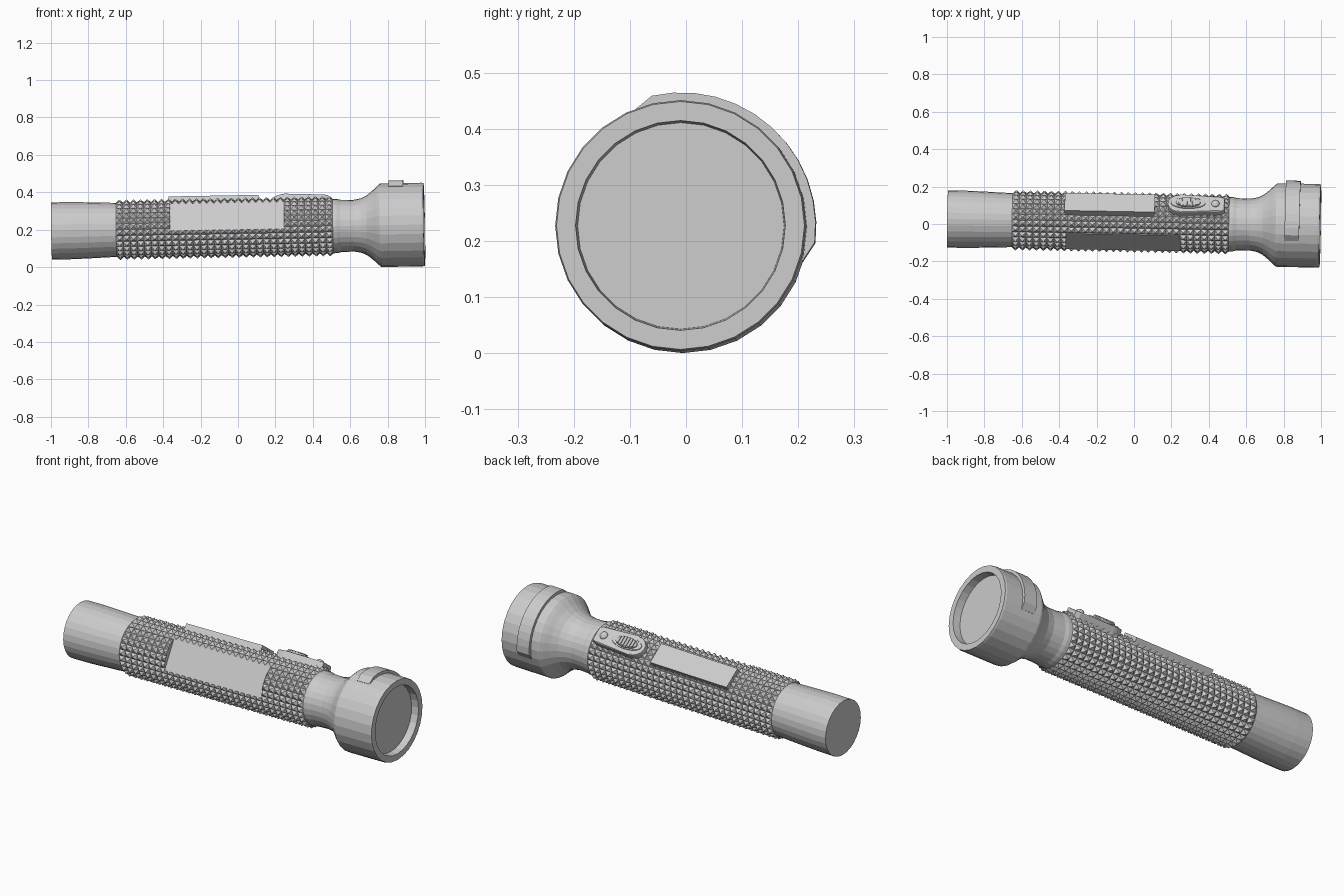
import bpy, bmesh
from math import sin, cos, pi, radians
from mathutils import Matrix

if "Cube" in bpy.data.objects:
    bpy.data.objects.remove(bpy.data.objects["Cube"])

# The torch is built along local x, then tilted slightly onto its resting axis
TILT = (Matrix.Translation((0, 0.0085, 0.2105))
        @ Matrix.Rotation(-0.0185, 4, 'Z') @ Matrix.Rotation(-0.0175, 4, 'Y'))
SEG = 28


def finish(bm, name, mat=Matrix.Identity(4)):
    bmesh.ops.recalc_face_normals(bm, faces=bm.faces)
    me = bpy.data.meshes.new(name)
    bm.to_mesh(me)
    bm.free()
    me.transform(TILT @ mat)
    ob = bpy.data.objects.new(name, me)
    bpy.context.collection.objects.link(ob)
    return ob


def around(deg):
    """Rotation about the barrel that turns local z to the given angle."""
    return Matrix.Rotation(radians(deg - 90), 4, 'X')


def tube(profile, seg=SEG):
    """Surface of revolution about x, capped at both ends."""
    bm = bmesh.new()
    rings = [[bm.verts.new((x, r * cos(2 * pi * i / seg), r * sin(2 * pi * i / seg)))
              for i in range(seg)] for x, r in profile]
    sides = []
    for a, b in zip(rings, rings[1:]):
        for i in range(seg):
            j = (i + 1) % seg
            sides.append(bm.faces.new((a[i], a[j], b[j], b[i])))
    bm.faces.new(rings[0])
    bm.faces.new(rings[-1])
    bmesh.ops.recalc_face_normals(bm, faces=bm.faces)
    return bm, sides


def slab(outline, z0, z1, bevel=0):
    """Extrude an xy outline from z0 to z1, optionally bevelling the top rim."""
    bm = bmesh.new()
    low = [bm.verts.new((x, y, z0)) for x, y in outline]
    high = [bm.verts.new((x, y, z1)) for x, y in outline]
    n = len(outline)
    bm.faces.new(low)
    top = bm.faces.new(high)
    for i in range(n):
        j = (i + 1) % n
        bm.faces.new((low[i], low[j], high[j], high[i]))
    if bevel:
        bmesh.ops.bevel(bm, geom=list(top.edges), offset=bevel, segments=2,
                        profile=0.5, affect='EDGES')
    return bm


def rect(x0, x1, w):
    return [(x0, -w / 2), (x1, -w / 2), (x1, w / 2), (x0, w / 2)]


def oval(cx, rx, ry, n=24):
    return [(cx + rx * cos(2 * pi * i / n), ry * sin(2 * pi * i / n)) for i in range(n)]


# Smooth tail section
finish(tube([(-0.997, 0.153), (-0.9, 0.153), (-0.8, 0.150), (-0.64, 0.144)])[0], "tail_tube")

# Knurled grip: one small pyramid per cell
ROWS = 31
bm, sides = tube([(-0.65 + 1.16 * i / ROWS, 0.145) for i in range(ROWS + 1)])
bmesh.ops.poke(bm, faces=sides, offset=0.018)
grip = finish(bm, "knurled_grip")

# Flat panel sunk into the front of the grip
FRONT = around(150)
cutter = finish(slab(rect(-0.36, 0.25, 0.168), 0.120, 0.3), "panel_cutter", FRONT)
cutter.hide_render = True
cut = grip.modifiers.new("panel_cut", 'BOOLEAN')
cut.operation = 'DIFFERENCE'
cut.solver = 'EXACT'
cut.object = cutter
bpy.context.view_layer.objects.active = grip
bpy.ops.object.modifier_apply(modifier=cut.name)
bpy.data.objects.remove(cutter)
finish(slab(rect(-0.36, 0.25, 0.168), 0.112, 0.124), "front_panel", FRONT)

# Neck, flared head and recessed lens in one profile
finish(tube([(0.50, 0.146), (0.53, 0.145), (0.55, 0.140), (0.62, 0.138), (0.66, 0.146),
             (0.69, 0.160), (0.72, 0.184), (0.745, 0.208), (0.762, 0.222), (0.77, 0.2235),
             (0.985, 0.2235), (0.996, 0.221), (0.996, 0.187), (0.955, 0.184)])[0],
       "neck_and_head")

# Raised partial band on the head, tapered at both ends
bm = bmesh.new()
prev = None
STEPS = 14
for i in range(STEPS + 1):
    a = radians(-16 + 128 * i / STEPS)
    outer = 0.224 if i in (0, STEPS) else 0.239
    ring = [bm.verts.new((x, r * cos(a), r * sin(a)))
            for x, r in ((0.81, 0.212), (0.81, outer), (0.888, outer), (0.888, 0.212))]
    if prev:
        for k in range(4):
            m = (k + 1) % 4
            bm.faces.new((prev[k], prev[m], ring[m], ring[k]))
    if i in (0, STEPS):
        bm.faces.new(ring)
    prev = ring
finish(bm, "head_band")

# Raised label plate and switch share one side of the barrel
TOP = around(53)
finish(slab(rect(-0.37, 0.112, 0.118), 0.13, 0.173), "raised_plate", TOP)

# Switch base: rounded at the rear, squarer at the front
arc = [(0.25 - 0.07 * sin(pi * i / 12), 0.058 * cos(pi * i / 12)) for i in range(13)]
base = arc + [(0.46, -0.050), (0.485, -0.040), (0.485, 0.040), (0.46, 0.050)]
finish(slab(base, 0.13, 0.179, 0.006), "switch_base", TOP)
finish(slab(oval(0.29, 0.092, 0.036), 0.17, 0.184, 0.004), "switch_rim", TOP)
finish(slab(oval(0.29, 0.066, 0.030), 0.17, 0.191, 0.005), "switch_slider", TOP)

# Grip ridges across the slider
for i in range(6):
    x = 0.245 + 0.018 * i
    w = 0.05 if 0 < i < 5 else 0.04
    finish(slab(rect(x - 0.005, x + 0.005, w), 0.18, 0.197, 0.002), f"slider_ridge_{i + 1}", TOP)

# Small domed signal button
bm = bmesh.new()
bmesh.ops.create_uvsphere(bm, u_segments=16, v_segments=8, radius=0.022)
finish(bm, "signal_button", TOP @ Matrix.Translation((0.436, 0, 0.178))
       @ Matrix.Diagonal((1, 1, 0.7, 1)))
